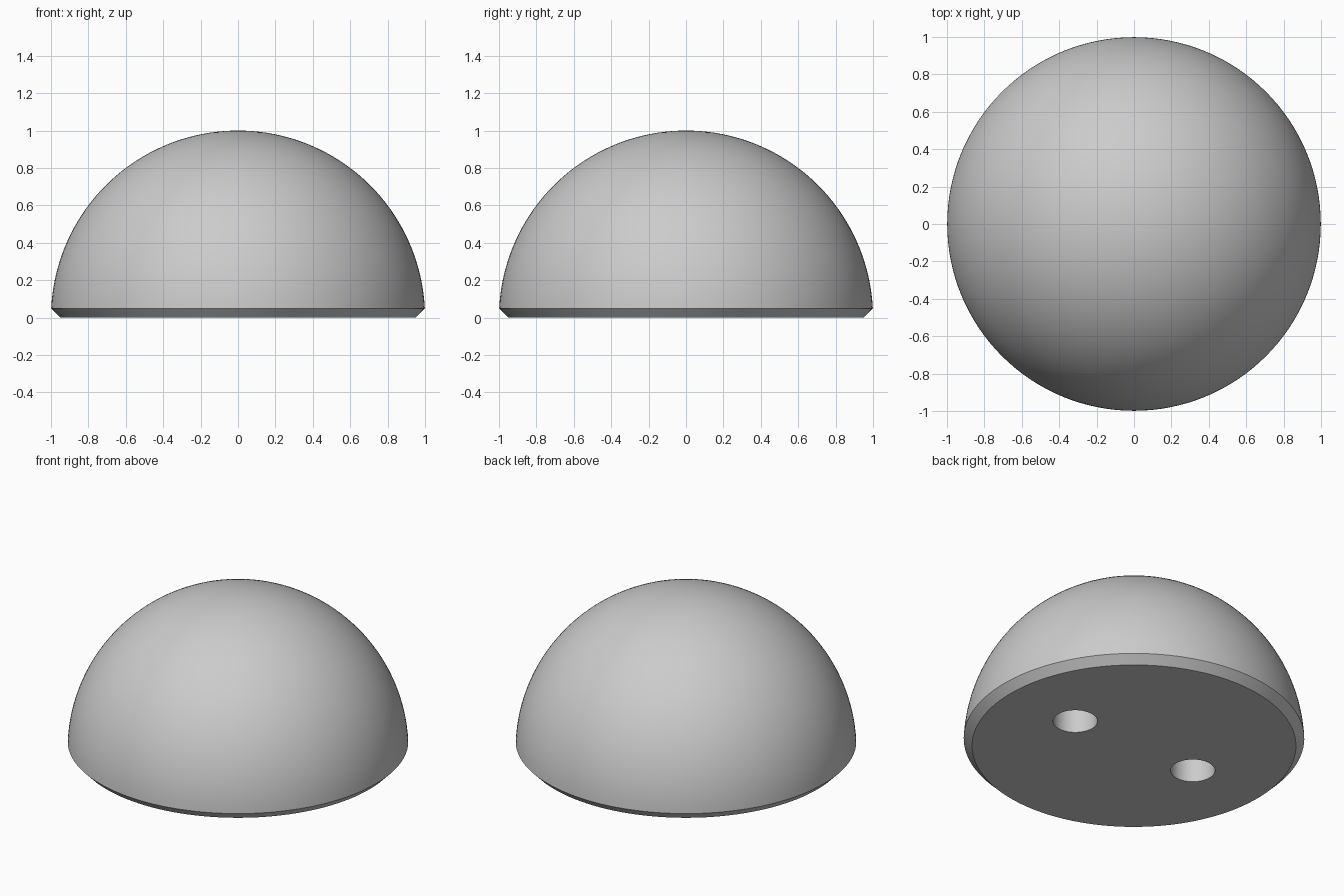
import bpy
import bmesh
from math import sin, cos, asin, pi, radians
from mathutils import Matrix

RADIUS = 1.0
CHAMFER = 0.05
HOLE_OFFSET = 0.45
HOLE_RADIUS = 0.13
HOLE_DEPTH = 0.3
SEGMENTS = 128
RINGS = 40

cube = bpy.data.objects.get("Cube")
if cube:
    bpy.data.objects.remove(cube, do_unlink=True)


def make_material(name, color):
    mat = bpy.data.materials.new(name)
    mat.use_nodes = True
    mat.diffuse_color = color
    mat.node_tree.nodes["Principled BSDF"].inputs["Base Color"].default_value = color
    return mat


def make_object(name, bm, mat):
    bmesh.ops.recalc_face_normals(bm, faces=bm.faces)
    mesh = bpy.data.meshes.new(name)
    bm.to_mesh(mesh)
    bm.free()
    mesh.materials.append(mat)
    obj = bpy.data.objects.new(name, mesh)
    bpy.context.collection.objects.link(obj)
    return obj


grey = make_material("grey", (0.6, 0.6, 0.6, 1))

# Dome: quarter arc with a chamfered rim, turned around z
start = asin(CHAMFER / RADIUS)
profile = [(RADIUS - CHAMFER, 0)]
for i in range(RINGS):
    a = start + (pi / 2 - start) * i / RINGS
    profile.append((RADIUS * cos(a), RADIUS * sin(a)))

bm = bmesh.new()
rings = [[bm.verts.new((r * cos(2 * pi * k / SEGMENTS), r * sin(2 * pi * k / SEGMENTS), z))
          for k in range(SEGMENTS)] for r, z in profile]
for low, high in zip(rings, rings[1:]):
    for k in range(SEGMENTS):
        n = (k + 1) % SEGMENTS
        bm.faces.new((low[k], low[n], high[n], high[k]))
tip = bm.verts.new((0, 0, RADIUS))
for k in range(SEGMENTS):
    bm.faces.new((rings[-1][k], rings[-1][(k + 1) % SEGMENTS], tip))
bm.faces.new(rings[0][::-1])
dome = make_object("dome", bm, grey)

# Two round peg holes in the flat underside
bm = bmesh.new()
for side in (-1, 1):
    bmesh.ops.create_cone(bm, cap_ends=True, segments=64, radius1=HOLE_RADIUS,
                          radius2=HOLE_RADIUS, depth=2 * HOLE_DEPTH,
                          matrix=Matrix.Translation((side * HOLE_OFFSET, 0, 0)))
cutter = make_object("peg_hole_cutter", bm, grey)
cutter.hide_render = True

cut = dome.modifiers.new("peg_holes", 'BOOLEAN')
cut.operation = 'DIFFERENCE'
cut.solver = 'EXACT'
cut.object = cutter

bpy.ops.object.select_all(action='DESELECT')
dome.select_set(True)
bpy.context.view_layer.objects.active = dome
bpy.ops.object.modifier_apply(modifier=cut.name)
bpy.data.objects.remove(cutter, do_unlink=True)

# Smooth dome with crisp rim and hole edges
bpy.ops.object.shade_smooth_by_angle(angle=radians(30))
